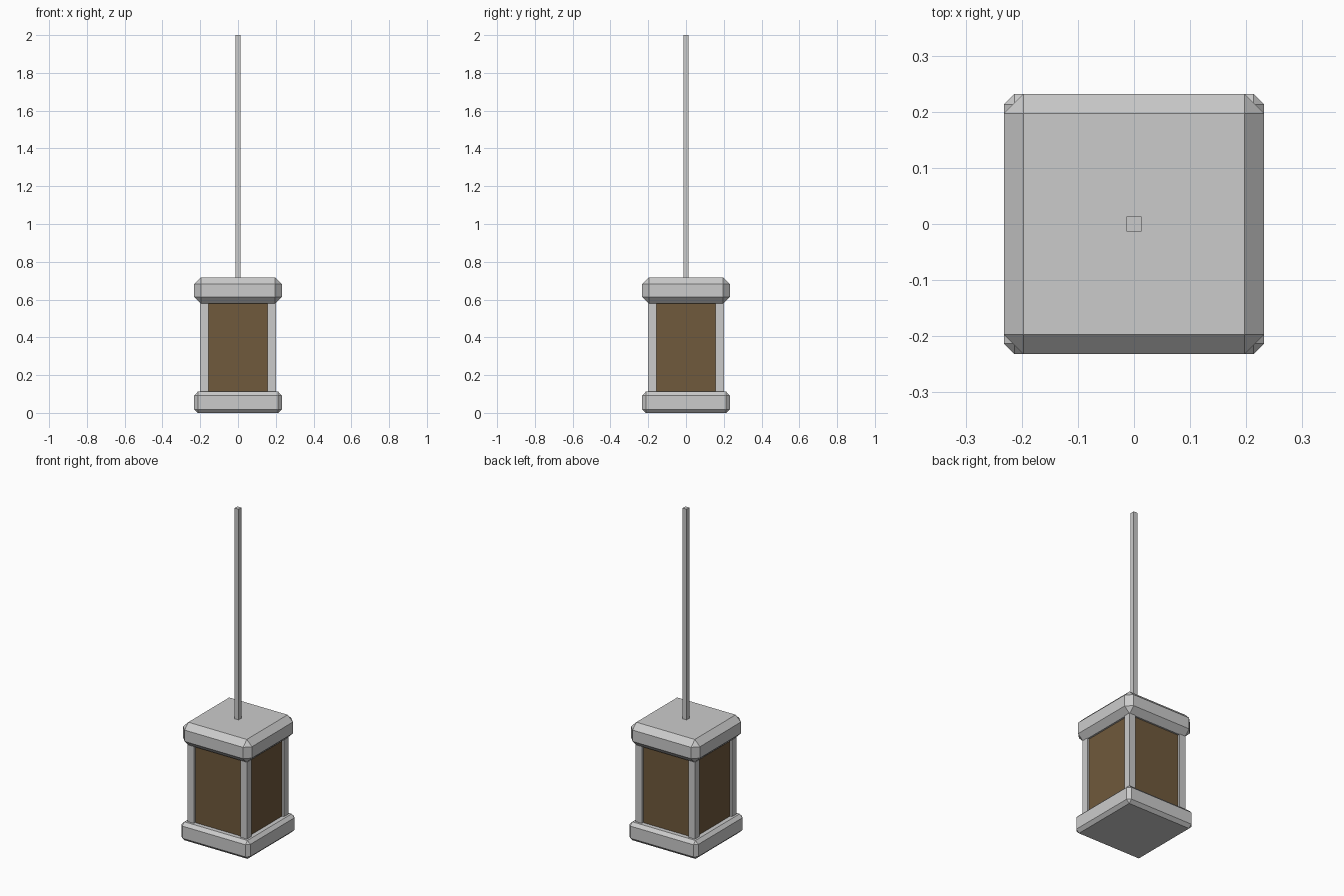
import bpy

if "Cube" in bpy.data.objects:
    bpy.data.objects.remove(bpy.data.objects["Cube"])


def box(name, half, z0, z1, x=0, y=0, bevel=0):
    """Square box between two heights, with optional single-segment chamfer."""
    bpy.ops.mesh.primitive_cube_add(size=1, location=(x, y, (z0 + z1) / 2))
    ob = bpy.context.object
    ob.name = name
    ob.scale = (half * 2, half * 2, z1 - z0)
    bpy.ops.object.transform_apply(location=False, rotation=False, scale=True)
    if bevel:
        m = ob.modifiers.new("chamfer", 'BEVEL')
        m.width = bevel
        m.segments = 1
    return ob


# Chamfered base and cap
box("base", 0.232, 0, 0.112, bevel=0.019)
box("cap", 0.232, 0.578, 0.717, bevel=0.035)

# Corner posts
for sx, side in ((-1, "left"), (1, "right")):
    for sy, end in ((-1, "front"), (1, "back")):
        box(f"post_{end}_{side}", 0.0215, 0.11, 0.58, sx * 0.1785, sy * 0.1785)

# Slightly recessed dark amber panes
glass = bpy.data.materials.new("amber_glass")
glass.diffuse_color = (0.16, 0.1, 0.045, 1)
glass.use_nodes = True
glass.node_tree.nodes["Principled BSDF"].inputs["Base Color"].default_value = glass.diffuse_color
panes = box("lantern_panes", 0.187, 0.11, 0.58)
panes.data.materials.append(glass)

# Hanging rod
box("hanging_rod", 0.0135, 0.715, 2)
